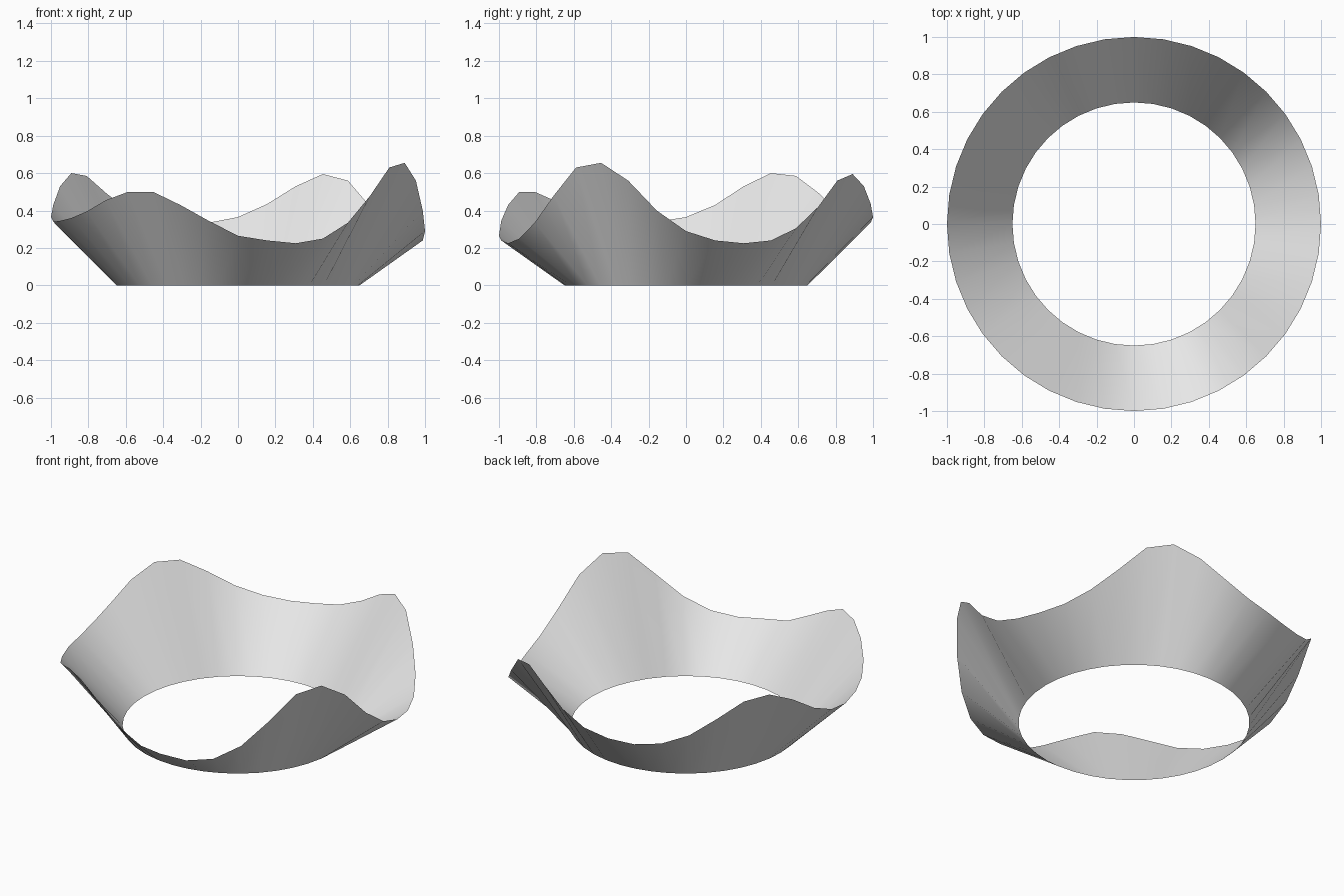
import bpy
import bmesh
from math import cos, sin, tau

default = bpy.data.objects.get("Cube")
if default:
    bpy.data.objects.remove(default, do_unlink=True)

# Rim heights in hundredths, counter-clockwise from +x
RIM = [29, 24, 22.5, 24, 30.5, 42, 56, 59.5, 53, 43.5,
       36.5, 33.5, 32.5, 34.5, 40, 49.5, 58.5, 60, 53, 43,
       36.5, 34, 34.5, 36, 39.5, 45.5, 50, 50, 43, 34.5,
       26.5, 24, 22.5, 25, 33.5, 48, 63, 65.5, 56, 40]
BASE_RADIUS = 0.65


def flat_material(name, rgb):
    mat = bpy.data.materials.new(name)
    mat.use_nodes = True
    colour = (*rgb, 1)
    mat.diffuse_color = colour
    mat.node_tree.nodes["Principled BSDF"].inputs["Base Color"].default_value = colour
    return mat


def ring(bm, radius, heights):
    """Add a circle of vertices, one for each height."""
    count = len(heights)
    return [bm.verts.new((radius * cos(tau * i / count), radius * sin(tau * i / count), z))
            for i, z in enumerate(heights)]


# Flared open band: a flat round base edge rising to a wavy rim
bm = bmesh.new()
base = ring(bm, BASE_RADIUS, [0] * len(RIM))
rim = ring(bm, 1, [h / 100 for h in RIM])
for i in range(len(RIM)):
    j = (i + 1) % len(RIM)
    face = bm.faces.new((base[i], rim[i], rim[j], base[j]))
    face.smooth = True

mesh = bpy.data.meshes.new("wavy_collar")
bm.to_mesh(mesh)
bm.free()
mesh.materials.append(flat_material("light grey", (0.8, 0.8, 0.8)))
collar = bpy.data.objects.new("wavy_collar", mesh)
bpy.context.collection.objects.link(collar)
